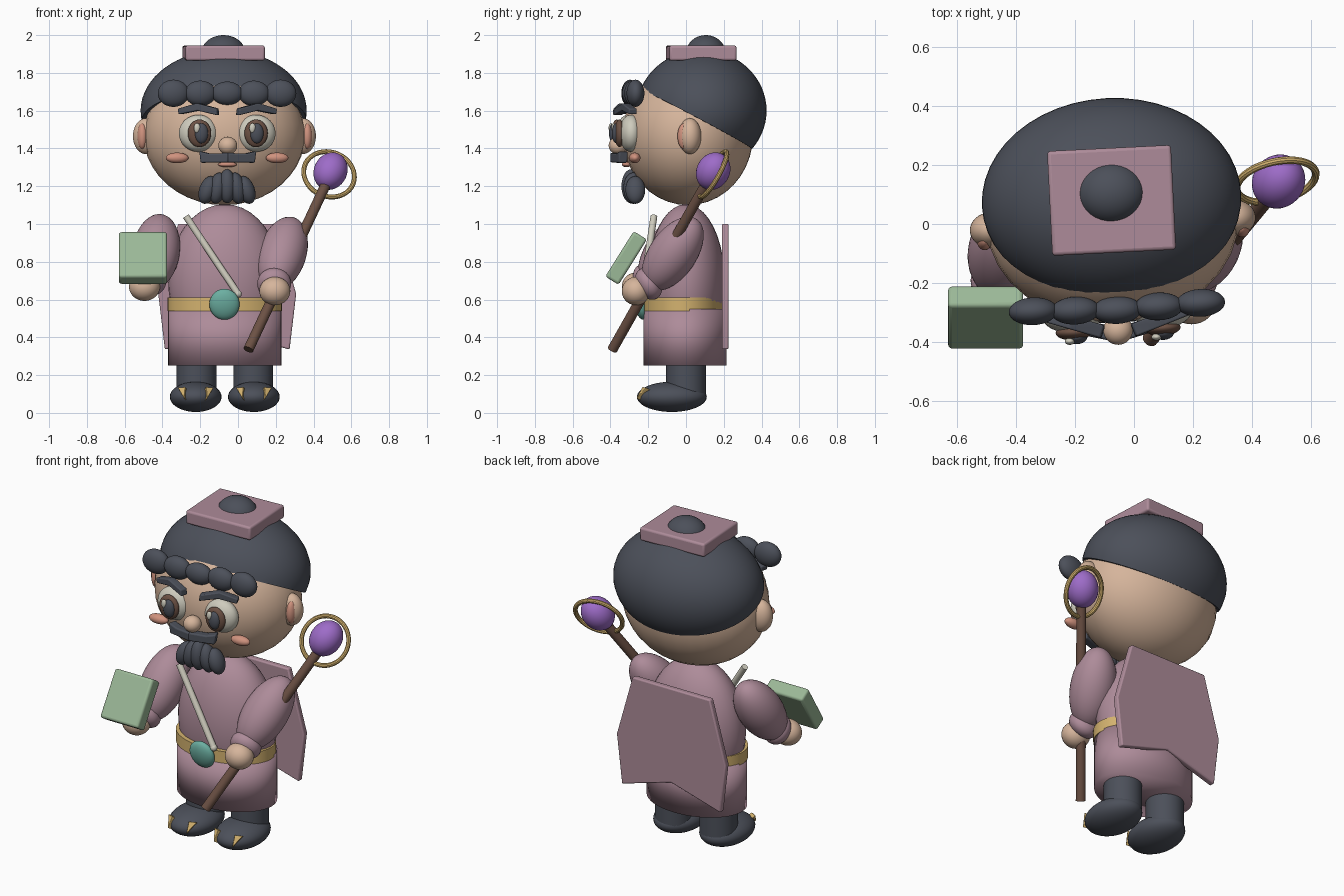
import bpy, bmesh, math
from mathutils import Matrix, Vector

cube = bpy.data.objects.get("Cube")
if cube:
    bpy.data.objects.remove(cube, do_unlink=True)


def material(name, r, g, b):
    m = bpy.data.materials.new(name)
    m.use_nodes = True
    m.diffuse_color = (r, g, b, 1)
    m.node_tree.nodes["Principled BSDF"].inputs["Base Color"].default_value = (r, g, b, 1)
    return m


charcoal = material("charcoal", .072, .08, .102)
mauve = material("mauve", .42, .26, .32)
skin = material("skin", .67, .46, .33)
pink = material("pink", .63, .29, .21)
gold = material("gold", .66, .45, .16)
green = material("green", .33, .48, .31)
purple = material("purple", .34, .15, .58)
brown = material("brown", .15, .082, .058)
ivory = material("ivory", .62, .6, .51)
teal = material("teal", .15, .43, .36)

BODY = Matrix.Identity(4)
HEAD = Matrix.Translation((-.075, .06, 0)) @ Matrix.Rotation(.05, 4, "Z")
made = []


def finish(name, bm, mat, matrix, bevel=0):
    bm.transform(matrix)
    bmesh.ops.recalc_face_normals(bm, faces=bm.faces)
    mesh = bpy.data.meshes.new(name)
    bm.to_mesh(mesh)
    bm.free()
    ob = bpy.data.objects.new(name, mesh)
    bpy.context.collection.objects.link(ob)
    mesh.materials.append(mat)
    if bevel:
        mod = ob.modifiers.new("soft_edges", "BEVEL")
        mod.width, mod.segments = bevel, 3
    made.append(ob)
    return ob


def placed(loc, size, rot, base):
    return base @ Matrix.Translation(loc) @ rot @ Matrix.Diagonal((*size, 1))


def toward(direction):
    return Vector(direction).to_track_quat("Z", "Y").to_matrix().to_4x4()


def ball(name, loc, size, mat, rot=BODY, base=BODY):
    bm = bmesh.new()
    bmesh.ops.create_uvsphere(bm, u_segments=32, v_segments=20, radius=1)
    return finish(name, bm, mat, placed(loc, size, rot, base))


def drum(name, loc, size, mat, rot=BODY):
    bm = bmesh.new()
    bmesh.ops.create_cone(bm, cap_ends=True, segments=48, radius1=1, radius2=1, depth=1)
    return finish(name, bm, mat, placed(loc, size, rot, BODY))


def rod(name, a, b, radius, mat):
    a, b = Vector(a), Vector(b)
    return drum(name, (a + b) / 2, (radius, radius, (b - a).length), mat, toward(b - a))


def block(name, loc, size, mat, rot=BODY, base=BODY, bevel=.01):
    bm = bmesh.new()
    bmesh.ops.create_cube(bm, size=1)
    return finish(name, bm, mat, placed(loc, size, rot, base), bevel)


def slab(name, outline, depth, mat, base, bevel):
    # Outline in x and z, extruded along y
    bm = bmesh.new()
    face = bm.faces.new([bm.verts.new((x, 0, z)) for x, z in outline])
    new = bmesh.ops.extrude_face_region(bm, geom=[face])["geom"]
    bmesh.ops.translate(bm, verts=[v for v in new if isinstance(v, bmesh.types.BMVert)], vec=(0, depth, 0))
    return finish(name, bm, mat, base, bevel)


# Torso, skirt and belt
ball("torso", (-.07, 0, .7), (.3, .205, .405), mauve)
skirt = drum("skirt", (-.07, -.005, .4), (.3, .22, .3), mauve)
drum("belt", (-.07, -.015, .575), (.302, .21, .07), gold)

# Cape panel with a notched hem
half = [(.26, 1), (.365, .63), (.33, .335)]
outline = half + [(0, .43)] + [(-x, z) for x, z in reversed(half)]
slab("cape", outline, .036, mauve, Matrix.Translation((-.057, .19, 0)), .008)

# Legs and shoes with gold tips
for side, s in (("right", -1), ("left", 1)):
    x = -.07 + s * .15
    drum(side + "_leg", (x, 0, .21), (.105, .105, .26), charcoal)
    ball(side + "_shoe", (x + s * .004, -.075, .085), (.137, .185, .08), charcoal)
    for t in (-1, 1):
        slab(side + "_shoe_trim", [(.03, .025), (-.015, .028), (-.025, -.04)], .06, gold,
             Matrix.Translation((x + s * .004 + t * .075, -.235, .113)) @ Matrix.Rotation(t * .5, 4, "Z")
             @ Matrix.Rotation(-.5, 4, "X") @ Matrix.Diagonal((t, 1, 1, 1)), .003)

# Arms, cuffs and hands
arms = {"left": ((.28, .03, .985), (.19, -.17, .7), (.195, -.265, .645)),
        "right": ((-.415, .0, .985), (-.455, -.18, .72), (-.495, -.265, .668))}
for side, (shoulder, wrist, hand) in arms.items():
    a, b, h = Vector(shoulder), Vector(wrist), Vector(hand)
    ball(side + "_sleeve", (a + b) / 2, (.127, .125, .228), mauve, toward(b - a))
    ball(side + "_cuff", b.lerp(h, .3), (.09, .09, .065), mauve, toward(h - b))
    ball(side + "_hand", h, (.082, .075, .075), skin)

# Book held in the right hand
block("book", (-.503, -.317, .82), (.255, .083, .283), green, Matrix.Rotation(-.56, 4, "X"), bevel=.014)

# Staff with orb and ring
rod("staff", (.055, -.39, .335), (.47, .11, 1.22), .027, brown)
ball("orb", (.49, .144, 1.28), (.088, .088, .105), purple, toward((.415, .49, .855)))
bpy.ops.mesh.primitive_torus_add(major_radius=.137, minor_radius=.013, major_segments=48,
                                 minor_segments=10, location=(.482, .145, 1.263),
                                 rotation=toward((.2, -.85, .48)).to_euler())
ring = bpy.context.object
ring.name = "orb_ring"
ring.data.materials.append(gold)
made.append(ring)

# Shoulder strap and pendant
rod("strap", (-.275, -.17, 1.04), (0, -.232, .63), .018, ivory)
ball("strap_end", (0, -.232, .63), (.02, .02, .02), ivory)
ball("pendant", (-.072, -.24, .575), (.08, .035, .083), teal, Matrix.Rotation(.2, 4, "X"))

# Head and hair cap, trimmed along a slanted hairline
ball("head", (0, -.05, 1.47), (.428, .345, .37), skin, base=HEAD)
bm = bmesh.new()
bmesh.ops.create_uvsphere(bm, u_segments=48, v_segments=32, radius=1)
bm.transform(placed((0, .022, 1.6), (.44, .345, .322), BODY, BODY))
cut = bmesh.ops.bisect_plane(bm, geom=bm.verts[:] + bm.edges[:] + bm.faces[:],
                             plane_co=(0, .03, 1.535), plane_no=(0, .53, 1), clear_inner=True)
bmesh.ops.contextual_create(bm, geom=[e for e in cut["geom_cut"] if isinstance(e, bmesh.types.BMEdge)])
finish("hair", bm, charcoal, HEAD)

# Square cap and topknot
block("cap", (0, .02, 1.905), (.42, .355, .08), mauve, base=HEAD, bevel=.012)
ball("topknot", (0, .045, 1.905), (.117, .105, .095), charcoal, base=HEAD)

# Fringe curls
for i in range(-2, 3):
    ball("fringe_curl", (i * .142, -.352 + .005 * abs(i), 1.692),
         (.083, .047, .062 + .005 * abs(i)), charcoal, base=HEAD)

# Paired face parts
for side, s in (("right", -1), ("left", 1)):
    ball(side + "_ear", (s * .415, -.06, 1.465), (.07, .06, .095), skin, base=HEAD)
    ball(side + "_inner_ear", (s * .437, -.093, 1.465), (.027, .034, .068), pink, base=HEAD)
    ball(side + "_eye", (s * .153, -.36, 1.48), (.103, .062, .098), ivory, base=HEAD)
    ball(side + "_iris", (s * .15, -.42, 1.48), (.062, .027, .073), brown, base=HEAD)
    ball(side + "_pupil", (s * .147 + .006, -.437, 1.48), (.036, .024, .053), charcoal, base=HEAD)
    ball(side + "_eye_glint", (s * .147 - .018, -.45, 1.508), (.017, .012, .026), ivory, base=HEAD)
    ball(side + "_cheek", (s * .265, -.345, 1.35), (.06, .03, .028), pink, base=HEAD)
    # Bent eyebrow, swept back
    brow = [(.06, 1.575), (.17, 1.6), (.275, 1.58), (.28, 1.61), (.175, 1.64), (.065, 1.612)]
    slab(side + "_eyebrow", [(s * x, z) for x, z in brow], .045, charcoal,
         HEAD @ Matrix.Translation((0, -.465, 0)) @ Matrix.Rotation(s * .33, 4, "Z"), .006)
    # Moustache half
    wing = [(0, 1.326), (.15, 1.324), (.158, 1.385), (.1, 1.372), (0, 1.376)]
    slab(side + "_moustache", [(s * x, z) for x, z in wing], .05, charcoal,
         HEAD @ Matrix.Translation((0, -.462, 0)) @ Matrix.Rotation(s * .25, 4, "Z"), .008)

# Nose, mouth and beard locks
ball("nose", (0, -.42, 1.415), (.05, .05, .047), skin, base=HEAD)
ball("mouth", (0, -.375, 1.315), (.05, .025, .014), pink, base=HEAD)
for i in range(-2, 3):
    ball("beard_lock", (i * .051, -.35 + .008 * abs(i), 1.2 - .01 * abs(i)),
         (.045, .052, .09 - .007 * abs(i)), charcoal, Matrix.Rotation(-i * .17, 4, "Y"), HEAD)

# Smooth shading with sharp edges kept, except on the soft skirt
bpy.ops.object.select_all(action="DESELECT")
for ob in made:
    ob.select_set(ob != skirt)
bpy.context.view_layer.objects.active = made[0]
bpy.ops.object.shade_smooth_by_angle(angle=math.radians(35))
skirt.data.shade_smooth()
